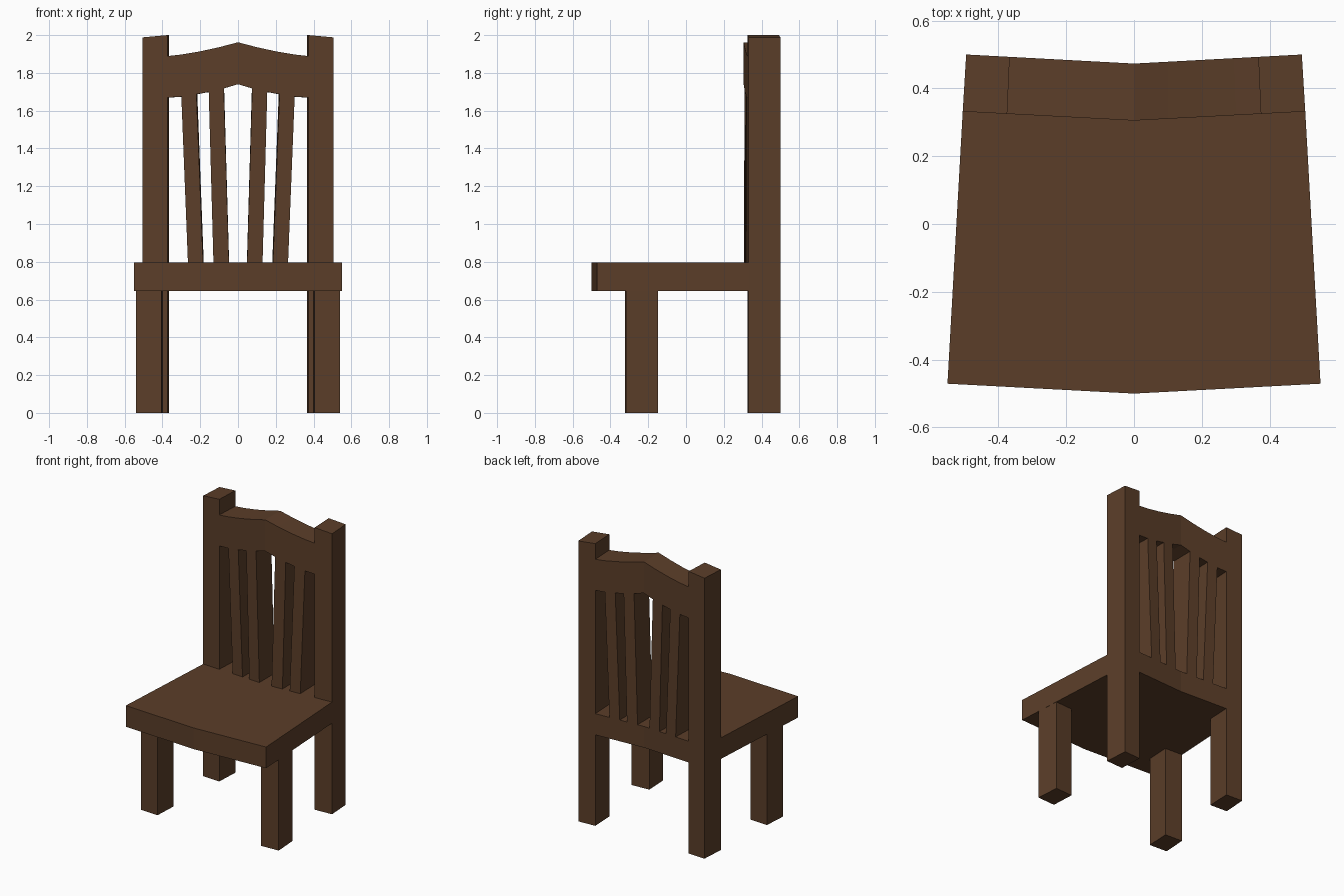
import bpy, bmesh

if "Cube" in bpy.data.objects:
    bpy.data.objects.remove(bpy.data.objects["Cube"])

wood = bpy.data.materials.new("brown_wood")
wood.diffuse_color = (0.105, 0.048, 0.022, 1)
wood.use_nodes = True
wood.node_tree.nodes["Principled BSDF"].inputs["Base Color"].default_value = wood.diffuse_color
BOW = 0.053  # the chair is bent back slightly from its centre line


def part(name, profile, y_front, y_back, taper=0.98):
    """Extrude a right-half (x, z) profile front to back with bow and taper, then mirror it."""
    bm = bmesh.new()
    front = [bm.verts.new((x, y_front + BOW * x, z)) for x, z in profile]
    back = [bm.verts.new((x * taper, y_back + BOW * x, z)) for x, z in profile]
    bm.faces.new(front)
    bm.faces.new(back[::-1])
    n = len(profile)
    for i in range(n):
        j = (i + 1) % n
        # leave the centre plane open so both halves weld together
        if profile[i][0] > 0 or profile[j][0] > 0:
            bm.faces.new((front[i], back[i], back[j], front[j]))
    bmesh.ops.recalc_face_normals(bm, faces=bm.faces)
    # an open half may be oriented inward: the front face must point to -y
    bm.faces.ensure_lookup_table()
    if bm.faces[0].normal.y > 0:
        bmesh.ops.reverse_faces(bm, faces=bm.faces)
    mesh = bpy.data.meshes.new(name)
    bm.to_mesh(mesh)
    bm.free()
    mesh.materials.append(wood)
    obj = bpy.data.objects.new(name, mesh)
    bpy.context.collection.objects.link(obj)
    obj.modifiers.new("mirror", 'MIRROR')
    return obj


def bar(x0, x1, z0, z1):
    return [(x0, z0), (x1, z0), (x1, z1), (x0, z1)]


Y0, Y1 = 0.305, 0.473  # thickness of the backrest at the centre

# seat and the rail behind it
part("seat", bar(0, 0.55, 0.645, 0.795), -0.5, Y0, 0.918)
part("lower_back_rail", bar(0, 0.374, 0.645, 0.795), Y0, Y1)

# legs; the back pair continues up as posts with sloped tops
part("front_legs", bar(0.405, 0.541, 0, 0.645), -0.345, -0.178)
part("back_posts", [(0.374, 0), (0.505, 0), (0.505, 1.988), (0.374, 2.0)], Y0, Y1)

# crest rail, curved up to a central peak
part("crest_rail", [
    (0, 1.74), (0.075, 1.718), (0.155, 1.699), (0.22, 1.687), (0.30, 1.674), (0.374, 1.669),
    (0.374, 1.889), (0.30, 1.897), (0.20, 1.914), (0.10, 1.936), (0, 1.962)], Y0, Y1)

# fanned slats
part("inner_slats", [(0.048, 0.795), (0.13, 0.795), (0.155, 1.699), (0.075, 1.718)], Y0, Y1)
part("outer_slats", [(0.185, 0.795), (0.265, 0.795), (0.30, 1.674), (0.22, 1.687)], Y0, Y1)
